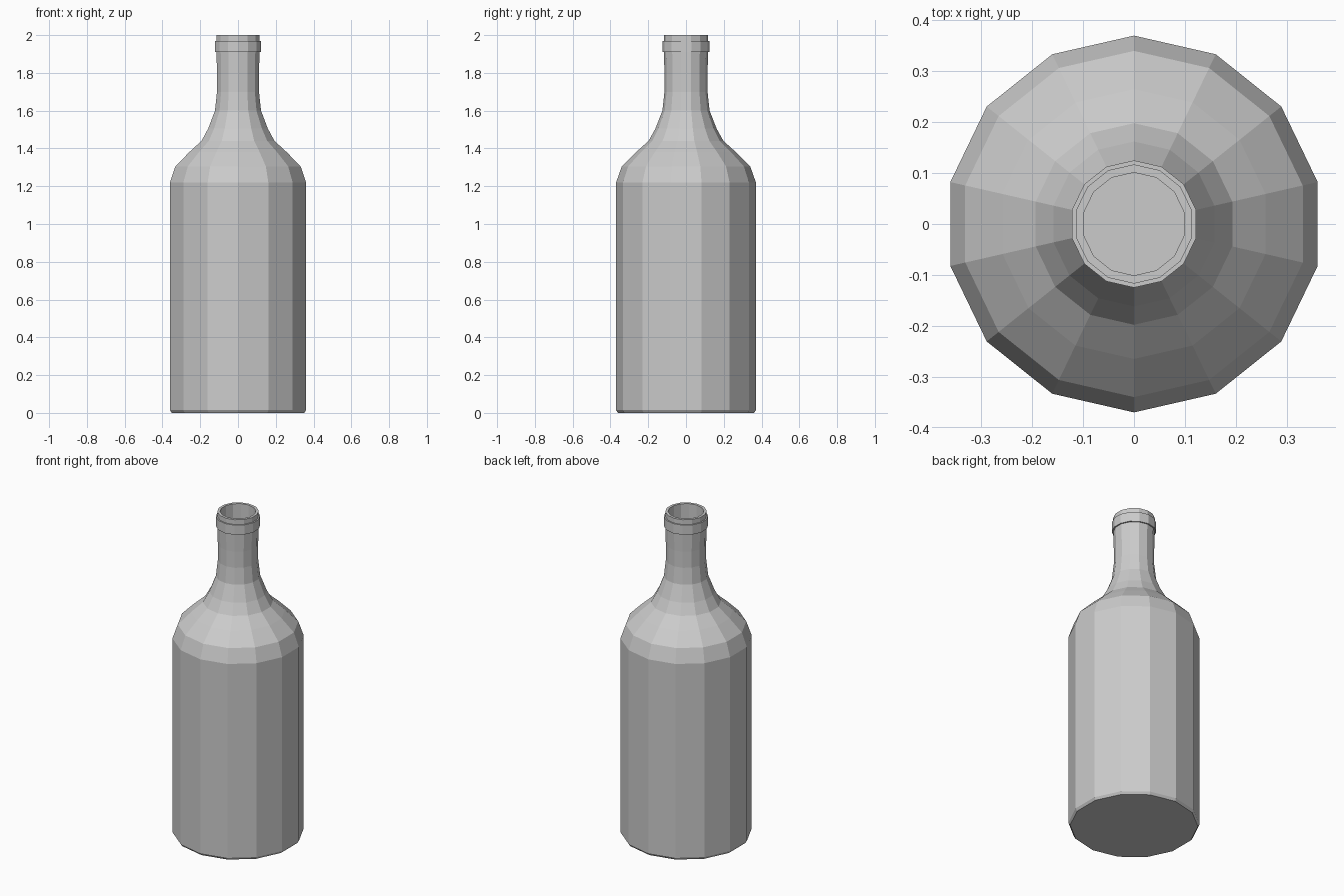
import bpy, bmesh, math

if "Cube" in bpy.data.objects:
    bpy.data.objects.remove(bpy.data.objects["Cube"])

SIDES = 14


def lathe(name, profile, closed=False):
    """Spin (radius, z) points round the z axis; radius 0 becomes a pole."""
    bm = bmesh.new()
    rings = []
    for r, z in profile:
        if r == 0:
            rings.append([bm.verts.new((0, 0, z))] * SIDES)
        else:
            rings.append([bm.verts.new((r * math.cos(a), r * math.sin(a), z))
                          for a in (math.pi / 2 + math.tau * i / SIDES for i in range(SIDES))])
    pairs = list(zip(rings, rings[1:]))
    if closed:
        pairs.append((rings[-1], rings[0]))
    for lo, hi in pairs:
        for i in range(SIDES):
            j = (i + 1) % SIDES
            corners = list(dict.fromkeys((lo[i], lo[j], hi[j], hi[i])))
            bm.faces.new(corners)
    bmesh.ops.recalc_face_normals(bm, faces=bm.faces)
    mesh = bpy.data.meshes.new(name)
    bm.to_mesh(mesh)
    bm.free()
    obj = bpy.data.objects.new(name, mesh)
    bpy.context.collection.objects.link(obj)
    return obj


# Hollow bottle: outer wall up to the mouth, then inner wall back down
outer = [(0, 0), (0.36, 0), (0.37, 0.015), (0.37, 1.22), (0.34, 1.305),
         (0.265, 1.38), (0.198, 1.44), (0.162, 1.505), (0.125, 1.60),
         (0.114, 1.70), (0.114, 1.80), (0.117, 1.91), (0.117, 2.0)]
inner = [(0.101, 2.0), (0.101, 1.70), (0.11, 1.60), (0.147, 1.50), (0.185, 1.43),
         (0.255, 1.365), (0.325, 1.295), (0.354, 1.22), (0.354, 0.02), (0, 0.02)]
lathe("bottle", outer + inner)

# Raised collar just below the mouth
lathe("neck_collar", [(0.112, 1.91), (0.125, 1.91), (0.125, 1.97), (0.112, 1.97)], closed=True)
